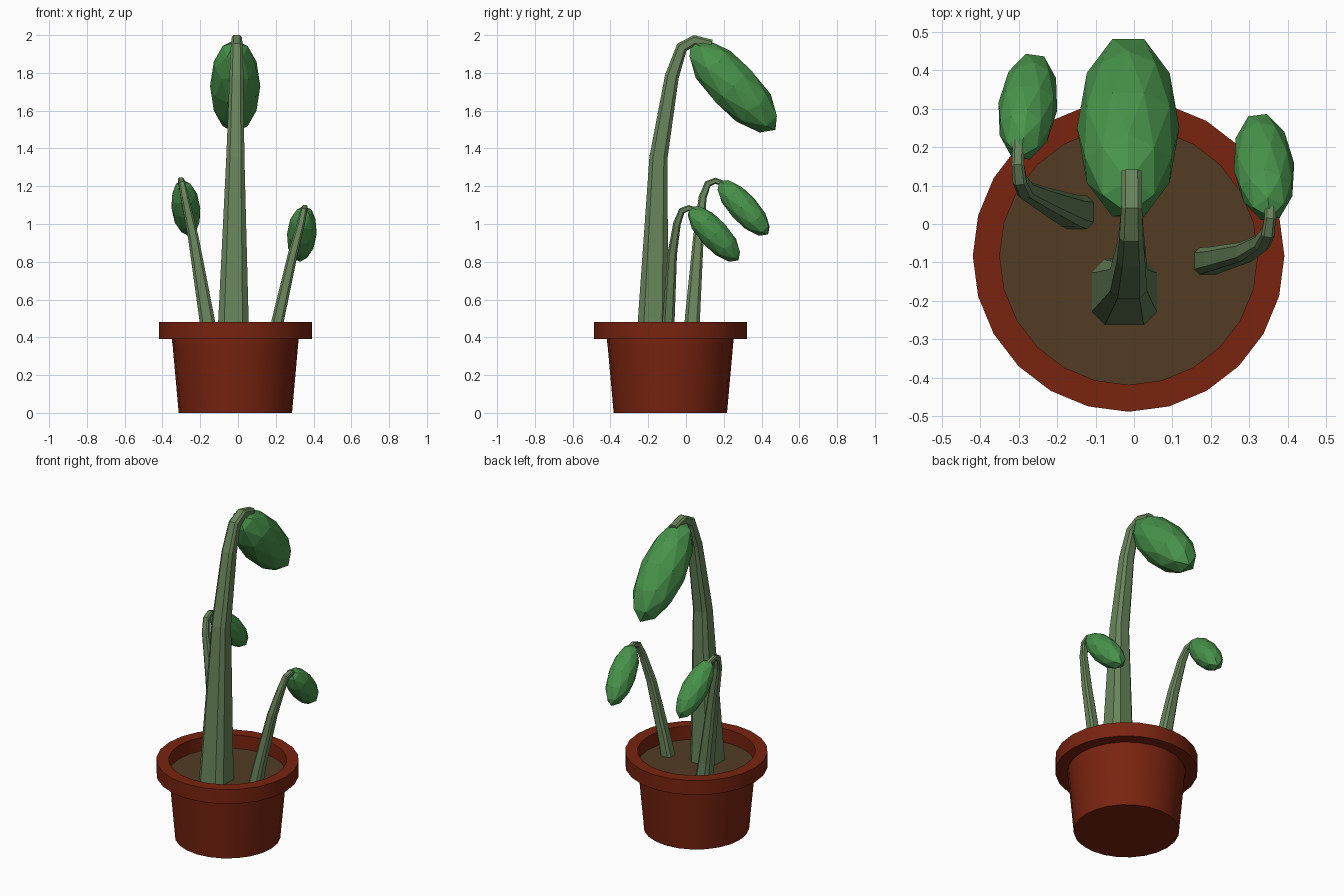
import bpy
import bmesh
import math
from mathutils import Matrix, Vector

cube = bpy.data.objects.get("Cube")
if cube:
    bpy.data.objects.remove(cube, do_unlink=True)


def material(name, rgb):
    m = bpy.data.materials.new(name)
    m.use_nodes = True
    m.diffuse_color = (*rgb, 1)
    m.node_tree.nodes["Principled BSDF"].inputs["Base Color"].default_value = (*rgb, 1)
    return m


TERRACOTTA = material("terracotta", (0.19, 0.017, 0.005))
SOIL = material("soil brown", (0.085, 0.046, 0.017))
STEM = material("stem green", (0.14, 0.235, 0.105))
BUD = material("bud green", (0.065, 0.29, 0.07))

POT_CENTRE = Vector((-0.014, -0.083, 0))


def finish(name, bm, mat, smooth=False):
    bmesh.ops.recalc_face_normals(bm, faces=bm.faces)
    mesh = bpy.data.meshes.new(name)
    bm.to_mesh(mesh)
    bm.free()
    mesh.materials.append(mat)
    ob = bpy.data.objects.new(name, mesh)
    bpy.context.collection.objects.link(ob)
    if smooth:
        bpy.ops.object.select_all(action="DESELECT")
        ob.select_set(True)
        bpy.context.view_layer.objects.active = ob
        bpy.ops.object.shade_smooth_by_angle(angle=math.radians(30))
    return ob


def bridge(bm, rings):
    for a, b in zip(rings, rings[1:]):
        n = len(a)
        for i in range(n):
            j = (i + 1) % n
            bm.faces.new((a[i], a[j], b[j], b[i]))


# Pot: turned profile with a thick overhanging rim
def make_pot(sides=24):
    profile = [(0.30, 0), (0.335, 0.39), (0.405, 0.39), (0.405, 0.48),
               (0.335, 0.48), (0.335, 0.37)]
    bm = bmesh.new()
    rings = []
    for r, z in profile:
        ring = []
        for i in range(sides):
            a = math.tau * i / sides
            ring.append(bm.verts.new(POT_CENTRE + Vector((r * math.cos(a), r * math.sin(a), z))))
        rings.append(ring)
    bridge(bm, rings)
    bm.faces.new(rings[0])
    finish("pot", bm, TERRACOTTA, smooth=True)


# Soil: disc filling the pot below the rim
def make_soil(sides=24):
    bm = bmesh.new()
    bmesh.ops.create_circle(bm, cap_ends=True, segments=sides, radius=0.335,
                            matrix=Matrix.Translation(POT_CENTRE + Vector((0, 0, 0.395))))
    for f in bm.faces:
        f.normal_update()
        if f.normal.z < 0:
            f.normal_flip()
    mesh = bpy.data.meshes.new("soil")
    bm.to_mesh(mesh)
    bm.free()
    mesh.materials.append(SOIL)
    bpy.context.collection.objects.link(bpy.data.objects.new("soil", mesh))


# Stem: bevelled square section swept along a tapering path of (x, y, z, width)
def make_stem(name, path):
    section = []
    for sx, sy in ((1, 1), (-1, 1), (-1, -1), (1, -1)):
        pair = [(sx, sy * 0.6), (sx * 0.6, sy)]
        section += pair if sx * sy > 0 else pair[::-1]
    pts = [Vector(p[:3]) for p in path]
    bm = bmesh.new()
    rings = []
    for i, p in enumerate(pts):
        before = (p - pts[i - 1]).normalized() if i else Vector((0, 0, 1))
        after = (pts[i + 1] - p).normalized() if i < len(pts) - 1 else before
        t = (before + after).normalized()
        u = Vector((1, 0, 0))
        u = (u - t * u.dot(t)).normalized()
        v = t.cross(u)
        h = path[i][3] / 2
        rings.append([bm.verts.new(p + u * a * h + v * b * h) for a, b in section])
    bridge(bm, rings)
    bm.faces.new(rings[0])
    bm.faces.new(rings[-1])
    finish(name, bm, STEM)


# Bud: stretched faceted ball, drooping backwards and turned about the vertical
def make_bud(name, centre, width, length, droop, turn):
    bm = bmesh.new()
    bmesh.ops.create_icosphere(bm, subdivisions=2, radius=1)
    m = (Matrix.Translation(centre)
         @ Matrix.Rotation(math.radians(turn), 4, "Z")
         @ Matrix.Rotation(math.radians(droop), 4, "X")
         @ Matrix.Rotation(math.radians(90), 4, "Z")
         @ Matrix.Diagonal((width, width, length, 1)))
    bmesh.ops.transform(bm, matrix=m, verts=bm.verts)
    finish(name, bm, BUD)


make_pot()
make_soil()

make_stem("tall_stem", [
    (-0.025, -0.177, 0.37, 0.172), (-0.024, -0.174, 0.5, 0.16),
    (-0.014, -0.146, 1.35, 0.096), (-0.008, -0.075, 1.78, 0.074),
    (-0.007, -0.022, 1.935, 0.062), (-0.006, 0.045, 1.973, 0.054),
    (-0.006, 0.135, 1.95, 0.052)])
make_stem("right_stem", [
    (-0.145, 0.03, 0.37, 0.088), (-0.165, 0.034, 0.5, 0.08),
    (-0.235, 0.065, 0.92, 0.056), (-0.282, 0.088, 1.14, 0.042),
    (-0.297, 0.115, 1.212, 0.036), (-0.302, 0.155, 1.229, 0.032),
    (-0.300, 0.215, 1.208, 0.03)])
make_stem("left_stem", [
    (0.188, -0.097, 0.37, 0.072), (0.213, -0.092, 0.5, 0.064),
    (0.290, -0.073, 0.84, 0.05), (0.333, -0.048, 1.0, 0.04),
    (0.348, -0.022, 1.07, 0.034), (0.354, 0.015, 1.085, 0.03),
    (0.355, 0.06, 1.068, 0.028)])

make_bud("tall_bud", (-0.015, 0.25, 1.73), 0.133, 0.322, 44, 0)
make_bud("right_bud", (-0.276, 0.305, 1.085), 0.077, 0.192, 43, -8)
make_bud("left_bud", (0.338, 0.148, 0.948), 0.079, 0.192, 43, 7)
